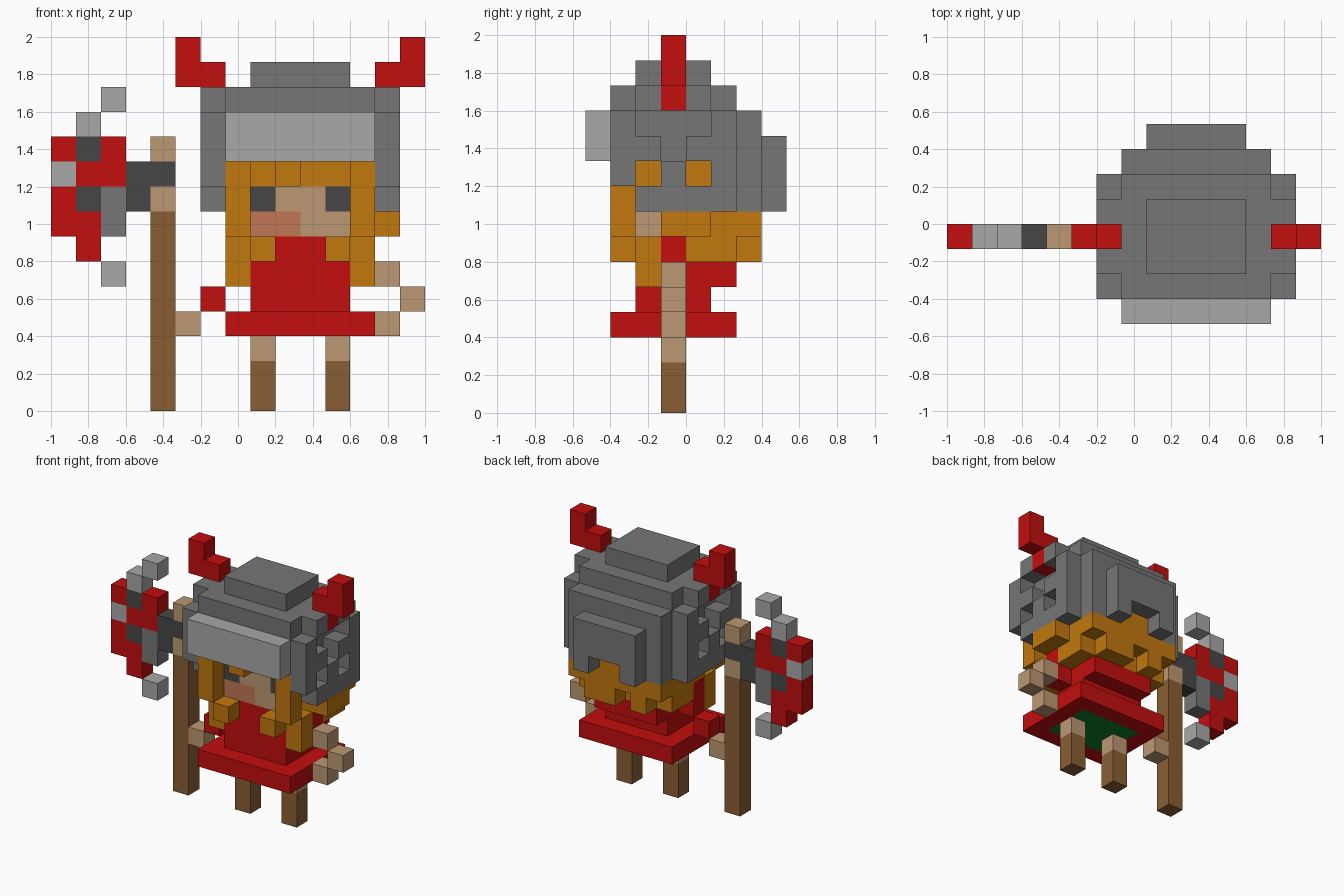
import bpy, bmesh
from mathutils import Vector

cube = bpy.data.objects.get("Cube")
if cube:
    bpy.data.objects.remove(cube, do_unlink=True)

U = 2 / 15  # edge length of one block


def linear(c):
    c /= 255
    return c / 12.92 if c <= 0.04045 else ((c + 0.055) / 1.055) ** 2.4


def material(name, rgb):
    m = bpy.data.materials.new(name)
    col = [linear(c) for c in rgb] + [1]
    m.diffuse_color = col
    m.use_nodes = True
    m.node_tree.nodes["Principled BSDF"].inputs["Base Color"].default_value = col
    return m


MATS = {n: material(n, c) for n, c in {
    "red": (196, 14, 14), "grey": (118, 118, 118), "light_grey": (168, 168, 168),
    "dark_grey": (70, 70, 70), "orange": (194, 120, 14), "skin": (188, 152, 114),
    "brown": (138, 94, 52), "blush": (192, 118, 84), "green": (14, 125, 45)}.items()}

cells = {}  # block position -> (part, colour); later blocks replace earlier ones


def span(v):
    return range(v, v + 1) if isinstance(v, int) else range(v[0], v[1] + 1)


def fill(part, colour, *boxes):
    for x, y, z in boxes:
        for i in span(x):
            for j in span(y):
                for k in span(z):
                    cells[i, j, k] = (part, colour)


def clear(*boxes):
    for x, y, z in boxes:
        for i in span(x):
            for j in span(y):
                for k in span(z):
                    cells.pop((i, j, k), None)


# Legs and boots
for side, i in (("right", 8), ("left", 11)):
    fill(side + "_leg", "skin", (i, 3, 2))
    fill(side + "_boot", "brown", (i, 3, (0, 1)))

# Dress with a flared skirt and a green lining
fill("skirt", "red", ((7, 12), (1, 5), 3))
fill("skirt_lining", "green", ((8, 11), (2, 4), 3))
fill("torso", "red", ((8, 11), (2, 4), 4), ((8, 11), (2, 5), 5),
     ((8, 11), (2, 3), 6), (7, 3, (5, 6)), (12, 3, (5, 6)))

# Arms
fill("right_sleeve", "red", (6, 3, 4))
fill("right_hand", "skin", (5, 3, 3))
fill("left_arm", "skin", (13, 3, 5), (14, 3, 4), (13, 3, 3))

# Hair: back mass, fringe and front locks
fill("hair", "orange", ((7, 12), (3, 5), (7, 9)), ((7, 12), 6, 7),
     ((7, 12), (4, 5), 6), (8, 6, 6), ((10, 11), 6, 6),
     ((7, 12), 2, 9), (9, 1, 9), (13, (3, 4), 7))
for i, lock in ((7, 8), (12, 11)):
    fill("hair", "orange", (i, 1, (7, 9)), (i, 2, (5, 6)), (lock, 1, 6))

# Face
fill("face", "skin", ((8, 11), 2, (7, 8)))
fill("cheek", "blush", ((8, 9), 2, 7))
fill("right_eye", "dark_grey", (8, 2, 8))
fill("left_eye", "dark_grey", (11, 2, 8))

# Helmet dome, neck guard and brow band
fill("helmet", "grey", ((8, 11), (2, 4), 13), ((7, 12), (1, 5), (10, 12)),
     ((7, 12), 6, (8, 11)), ((8, 11), 7, (8, 10)))
fill("helmet_brow", "light_grey", ((7, 12), 0, (10, 11)))
clear(((9, 10), 7, 8))
fill("hair", "orange", ((9, 10), 6, 8))

# Pierced helmet sides and horns
for side, i, tip in (("right", 6, 5), ("left", 13, 14)):
    fill("helmet", "grey", (i, (1, 5), (9, 11)), (i, (2, 5), 8), (i, (2, 4), 12))
    clear((i, (2, 4), 11), (i, 3, 10), (i, 2, 9), (i, 4, 9))
    fill(side + "_horn", "red", (i, 3, (12, 13)), (tip, 3, (13, 14)))

# Axe
fill("axe_handle", "brown", (4, 3, (0, 7)))
fill("axe_handle_wrap", "skin", (4, 3, 8), (4, 3, 10))
fill("axe_socket", "dark_grey", ((3, 4), 3, 9), (3, 3, 8))
fill("axe_head", "red", (0, 3, 10), (0, 3, (7, 8)), (1, 3, 9), (2, 3, (9, 10)),
     (1, 3, (6, 7)))
fill("axe_inlay", "dark_grey", (1, 3, 10), (1, 3, 8))
fill("axe_cheek", "grey", (2, 3, (7, 8)))
fill("axe_edge", "light_grey", (0, 3, 9), (1, 3, 11), (2, 3, 12), (2, 3, 5))


# Build one mesh per part from the exposed block sides
def build(part):
    bm = bmesh.new()
    verts = {}
    colour = None
    for cell, (name, col) in cells.items():
        if name != part:
            continue
        colour = col
        for axis in range(3):
            for d in (0, 1):
                near = list(cell)
                near[axis] += 1 if d else -1
                if tuple(near) in cells:
                    continue
                a, b = (axis + 1) % 3, (axis + 2) % 3
                loop = []
                for s, t in ((0, 0), (1, 0), (1, 1), (0, 1)):
                    p = list(cell)
                    p[axis] += d
                    p[a] += s
                    p[b] += t
                    p = tuple(p)
                    if p not in verts:
                        verts[p] = bm.verts.new(
                            Vector((p[0] - 7.5, p[1] - 4, p[2])) * U)
                    loop.append(verts[p])
                bm.faces.new(loop if d else loop[::-1])
    mesh = bpy.data.meshes.new(part)
    bm.to_mesh(mesh)
    bm.free()
    mesh.materials.append(MATS[colour])
    bpy.context.scene.collection.objects.link(bpy.data.objects.new(part, mesh))


for part in dict.fromkeys(name for name, _ in cells.values()):
    build(part)
